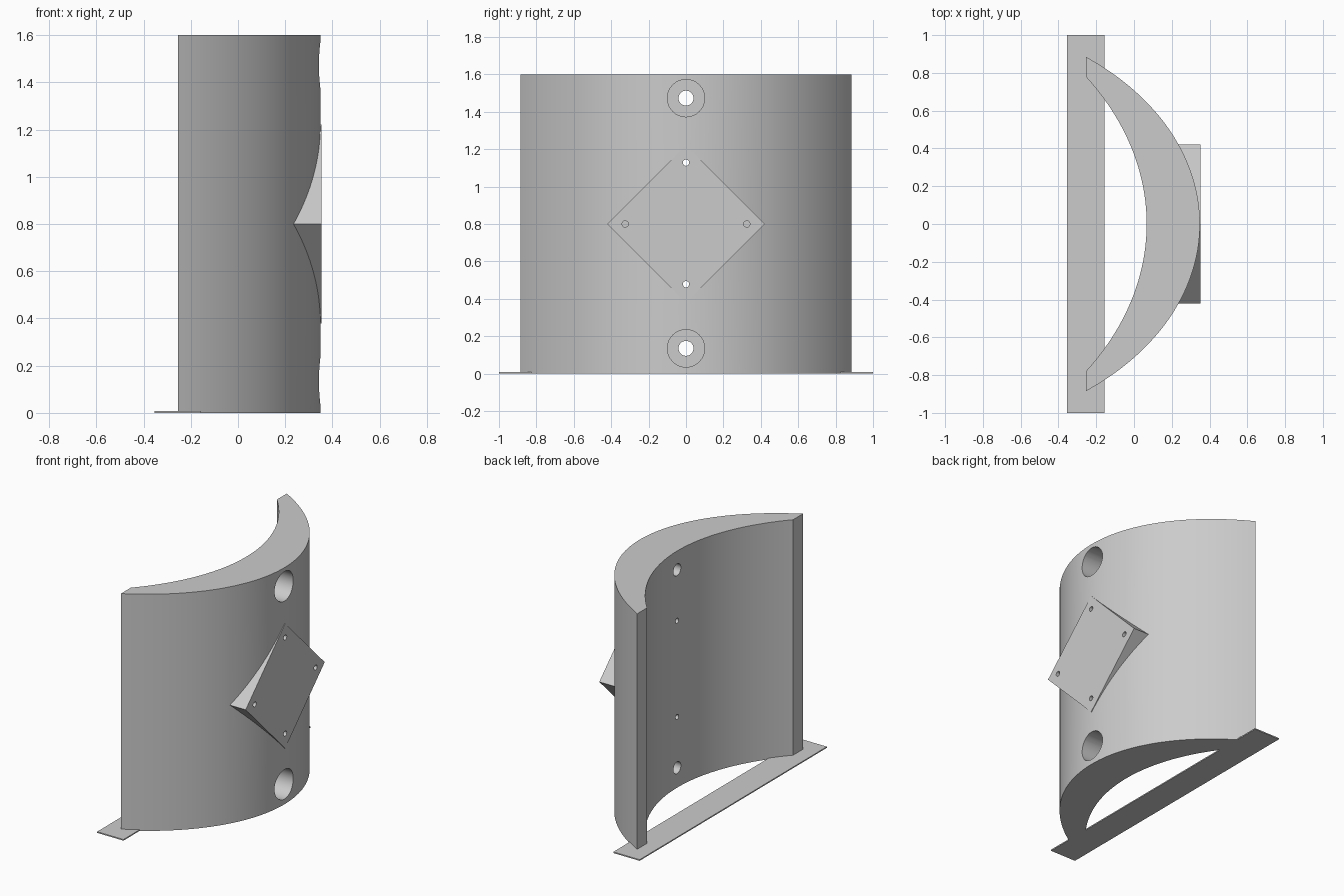
import bpy, bmesh, math
from mathutils import Matrix

if "Cube" in bpy.data.objects:
    bpy.data.objects.remove(bpy.data.objects["Cube"])

grey = bpy.data.materials.new("light grey")
grey.diffuse_color = (0.6, 0.6, 0.6, 1)
grey.use_nodes = True
grey.node_tree.nodes["Principled BSDF"].inputs["Base Color"].default_value = grey.diffuse_color


def make(name, bm):
    bmesh.ops.recalc_face_normals(bm, faces=bm.faces[:])
    me = bpy.data.meshes.new(name)
    bm.to_mesh(me)
    bm.free()
    me.materials.append(grey)
    ob = bpy.data.objects.new(name, me)
    bpy.context.collection.objects.link(ob)
    return ob


def prism(name, profile, axis, a, b):
    """Extrude a closed profile along x or z from a to b."""
    bm = bmesh.new()
    place = (lambda p, t: (t, *p)) if axis == "x" else (lambda p, t: (*p, t))
    face = bm.faces.new([bm.verts.new(place(p, a)) for p in profile])
    ext = bmesh.ops.extrude_face_region(bm, geom=[face])
    vec = (b - a, 0, 0) if axis == "x" else (0, 0, b - a)
    bmesh.ops.translate(bm, vec=vec, verts=[v for v in ext["geom"] if isinstance(v, bmesh.types.BMVert)])
    return make(name, bm)


def circle(y, z, r, n=32):
    return [(y + r * math.cos(2 * math.pi * i / n), z + r * math.sin(2 * math.pi * i / n)) for i in range(n)]


def arc(apex, half, end_x=-0.255, q=0.546, n=64):
    """Elliptic arc bulging to +x, running from -y to +y."""
    s = apex - end_x
    two_r = (half * half + q * s * s) / s
    pts = []
    for i in range(n + 1):
        y = half * math.sin(math.pi / 2 * (2 * i / n - 1) * 0.7) / math.sin(math.pi / 2 * 0.7)
        u = (two_r - math.sqrt(two_r ** 2 - 4 * q * y * y)) / (2 * q)
        pts.append((apex - u, y))
    return pts


def boolean(ob, tool, op):
    m = ob.modifiers.new(op.lower(), "BOOLEAN")
    m.operation, m.solver, m.object = op, "EXACT", tool
    bpy.context.view_layer.objects.active = ob
    bpy.ops.object.modifier_apply(modifier=m.name)
    bpy.data.objects.remove(tool)


# Curved shell, thick in the middle and thin at the ends
shell = prism("curved_shell", arc(0.349, 0.885) + arc(0.067, 0.78)[::-1], "z", 0, 1.6)

# Diamond mounting pad
d = 0.422
pad = prism("mounting_pad", [(-d, 0.8), (0, 0.8 - d), (d, 0.8), (0, 0.8 + d)], "x", 0.18, 0.353)
boolean(shell, pad, "UNION")

# Counterbored through holes
for z in (0.135, 1.473):
    boolean(shell, prism("counterbore", circle(0, z, 0.1), "x", 0.15, 0.5), "DIFFERENCE")
    boolean(shell, prism("through_hole", circle(0, z, 0.04), "x", -0.1, 0.5), "DIFFERENCE")

# Small screw holes: upper and lower go through, side ones are blind
for y, z, start in ((0, 0.478, -0.1), (0, 1.128, -0.1), (-0.325, 0.8, 0.22), (0.325, 0.8, 0.22)):
    boolean(shell, prism("screw_hole", circle(y, z, 0.017, 20), "x", start, 0.5), "DIFFERENCE")

# Thin floor strip
bm = bmesh.new()
bmesh.ops.create_cube(bm, size=1, matrix=Matrix.Translation((-0.255, 0, 0.004)) @ Matrix.Diagonal((0.197, 2, 0.008, 1)))
strip = make("floor_strip", bm)

bpy.ops.object.select_all(action="DESELECT")
shell.select_set(True)
bpy.context.view_layer.objects.active = shell
bpy.ops.object.shade_smooth_by_angle(angle=math.radians(20))
